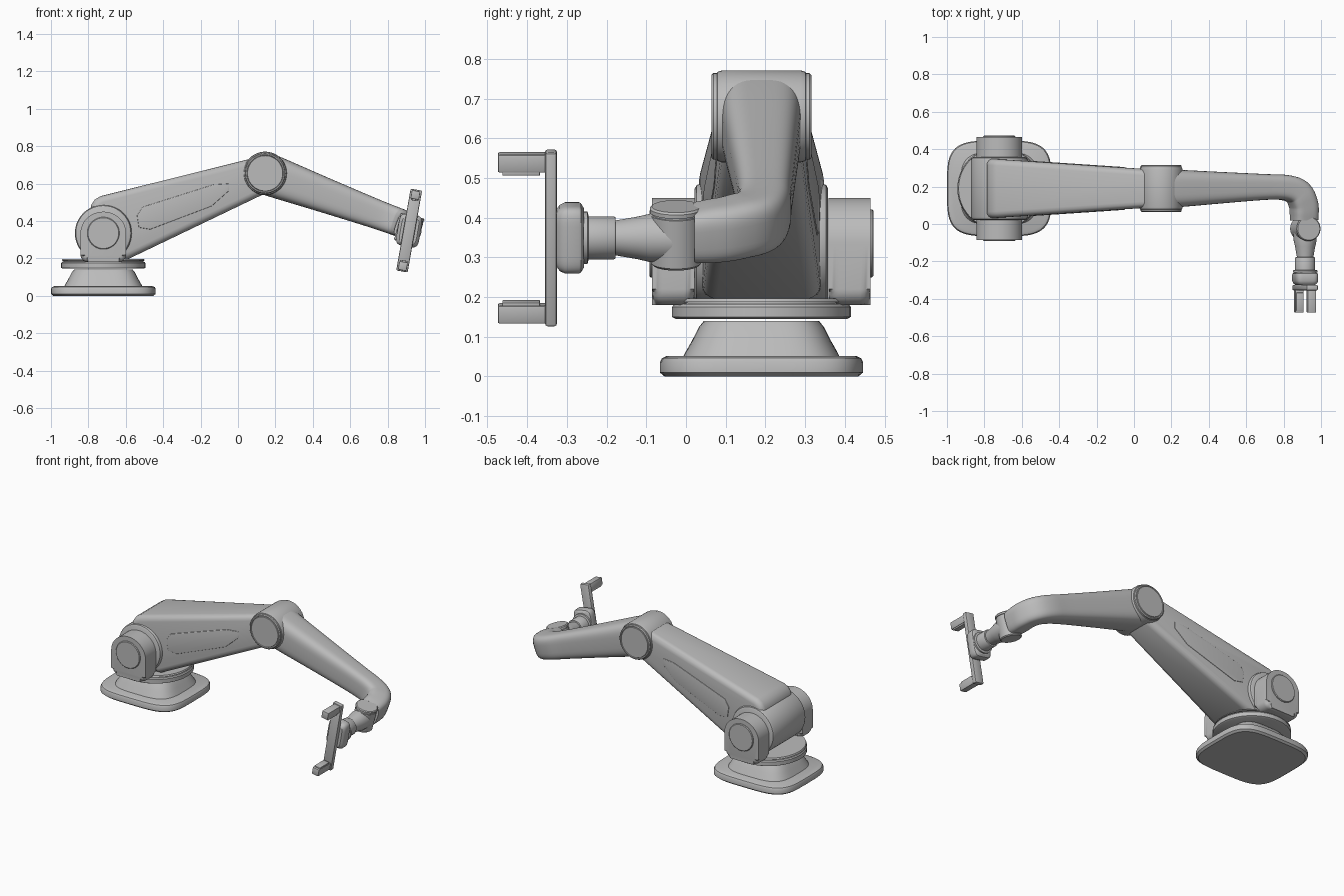
import bpy, bmesh
from math import sin, cos, pi, radians, copysign
from mathutils import Vector as V, Matrix

if "Cube" in bpy.data.objects:
    bpy.data.objects.remove(bpy.data.objects["Cube"])

grey = bpy.data.materials.new("plain_grey")
grey.use_nodes = True
grey.diffuse_color = (0.5, 0.5, 0.5, 1)
grey.node_tree.nodes["Principled BSDF"].inputs["Base Color"].default_value = grey.diffuse_color

X, Y, Z = V((1, 0, 0)), V((0, 1, 0)), V((0, 0, 1))
MID = 0.19                          # y of the arm's centre plane
SHOULDER = V((-0.72, MID, 0.335))
ELBOW = V((0.145, MID, 0.655))


def finish(name, bm, angle=32):
    bmesh.ops.recalc_face_normals(bm, faces=bm.faces)
    mesh = bpy.data.meshes.new(name)
    bm.to_mesh(mesh)
    bm.free()
    mesh.materials.append(grey)
    ob = bpy.data.objects.new(name, mesh)
    bpy.context.collection.objects.link(ob)
    bpy.ops.object.select_all(action='DESELECT')
    ob.select_set(True)
    bpy.context.view_layer.objects.active = ob
    bpy.ops.object.shade_smooth_by_angle(angle=radians(angle))
    return ob


def loft(name, rings, power=2, n=48):
    """Skin rings of (centre, u axis, v axis, u radius, v radius)."""
    bm = bmesh.new()
    curve = lambda t: copysign(abs(t) ** (2 / power), t)
    loops = []
    for c, u, v, a, b in rings:
        angles = [2 * pi * i / n for i in range(n)]
        loops.append([bm.verts.new(c + u * a * curve(cos(t)) + v * b * curve(sin(t)))
                      for t in angles])
    for p, q in zip(loops, loops[1:]):
        for i in range(n):
            j = (i + 1) % n
            bm.faces.new((p[i], p[j], q[j], q[i]))
    bm.faces.new(loops[0])
    bm.faces.new(loops[-1])
    return finish(name, bm)


def lathe(name, origin, axis, profile):
    """Turn a profile of (distance along axis, radius)."""
    u = axis.orthogonal().normalized()
    v = axis.cross(u)
    return loft(name, [(origin + axis * d, u, v, r, r) for d, r in profile])


def prism(name, outline, y, half, bevel):
    """Extrude an x-z outline across y, with half width depending on x."""
    bm = bmesh.new()
    a, b = [[bm.verts.new((x, y + s * half(x), z)) for x, z in outline] for s in (-1, 1)]
    caps = [bm.faces.new(a), bm.faces.new(b)]
    for i in range(len(a)):
        j = (i + 1) % len(a)
        bm.faces.new((a[i], a[j], b[j], b[i]))
    edges = [e for f in caps for e in f.edges]
    bmesh.ops.bevel(bm, geom=edges, offset=bevel, segments=4, profile=0.5,
                    affect='EDGES', clamp_overlap=False)
    return finish(name, bm)


def box(name, matrix, centre, size, bevel):
    bm = bmesh.new()
    bmesh.ops.create_cube(bm, size=1, matrix=Matrix.Translation(centre) @ Matrix.Diagonal((*size, 1)))
    bmesh.ops.bevel(bm, geom=bm.edges[:], offset=bevel, segments=2, profile=0.5, affect='EDGES')
    bm.transform(matrix)
    return finish(name, bm)


def both_ends(half):
    """Make a symmetric lathe profile from its outer half."""
    return [(-d, r) for d, r in reversed(half)] + half


# Base: rounded square plate and flared pedestal
base = V((-0.72, MID, 0))
loft("base_plate", [(base + Z * z, X, Y, 0.28 - i, 0.256 - i) for z, i in
                    ((0, 0.012), (0.01, 0), (0.036, 0), (0.046, 0.005), (0.052, 0.018))], 4, 64)
loft("pedestal", [(base + Z * z, X, Y, w + 0.012, w) for z, w in
                  ((0.05, 0.197), (0.06, 0.192), (0.09, 0.175), (0.125, 0.157), (0.14, 0.145))], 3.5, 64)
lathe("turntable", base, Z, [(0.145, 0.216), (0.15, 0.225), (0.175, 0.225), (0.182, 0.22),
                             (0.183, 0.212), (0.187, 0.212), (0.188, 0.222), (0.197, 0.218)])

# Shoulder barrel held between two lugs with round caps
lathe("shoulder_barrel", SHOULDER, Y, both_ends([(0.15, 0.152), (0.163, 0.147), (0.168, 0.138)]))
lug = [(SHOULDER.x + 0.122 * cos(t), SHOULDER.z + 0.115 * sin(t))
       for t in [pi * i / 24 for i in range(25)]]
for cx, start in ((-0.082, 180), (0.082, 270)):
    lug += [(SHOULDER.x + cx + 0.04 * cos(radians(t)), 0.22 + 0.04 * sin(radians(t)))
            for t in range(start, start + 91, 15)]
for side, label in ((-1, "front"), (1, "back")):
    prism(label + "_shoulder_lug", lug, MID + side * 0.222, lambda x: 0.053, 0.026)
    lathe(label + "_shoulder_cap", SHOULDER, Y * side, [(0.26, 0.086), (0.278, 0.086), (0.282, 0.082)])

# Upper arm, tapering toward the elbow, with a raised side panel
arm_half = lambda x: 0.108 - 0.067 * x
prism("upper_arm", [(-0.79, 0.45), (-0.785, 0.485), (-0.765, 0.515), (-0.735, 0.533), (0.08, 0.736),
                    (0.2, 0.62), (0.13, 0.54), (-0.59, 0.195), (-0.74, 0.2)], MID, arm_half, 0.035)
prism("upper_arm_panel", [(-0.54, 0.43), (-0.51, 0.475), (-0.13, 0.595), (-0.05, 0.6), (-0.05, 0.56),
                          (-0.14, 0.48), (-0.47, 0.355), (-0.53, 0.365)],
      MID, lambda x: arm_half(x) + 0.003, 0.003)

# Elbow drum with recessed end discs
lathe("elbow_drum", ELBOW, Y, both_ends([(0.098, 0.116), (0.111, 0.112), (0.112, 0.109),
                                         (0.121, 0.109), (0.126, 0.104), (0.126, 0.098),
                                         (0.122, 0.096), (0.126, 0.094)]))

# Forearm: tapering tube that sweeps round to the front at the wrist
slope = radians(20)
up = V((sin(slope), 0, cos(slope)))
# x, y, half width, half height
stations = [(0.145, 0.19, 0.102, 0.112), (0.23, 0.19, 0.1, 0.108), (0.45, 0.194, 0.085, 0.094),
            (0.7, 0.198, 0.069, 0.08), (0.81, 0.194, 0.068, 0.076), (0.875, 0.168, 0.071, 0.075),
            (0.905, 0.11, 0.071, 0.075), (0.91, 0.06, 0.07, 0.074), (0.91, 0.02, 0.068, 0.07)]
pts = [V(s) for s in stations]
pts = [2 * pts[0] - pts[1]] + pts + [2 * pts[-1] - pts[-2]]
path = []
for a, b, c, d in zip(pts, pts[1:], pts[2:], pts[3:]):
    for t in (0, 0.25, 0.5, 0.75):
        path.append(0.5 * (2 * b + (c - a) * t + (2 * a - 5 * b + 4 * c - d) * t ** 2
                           + (3 * b - a - 3 * c + d) * t ** 3))
path.append(pts[-2])
centres = [V((p[0], p[1], ELBOW.z - 0.367 * (p[0] - ELBOW.x) - 0.1 * max(0, 0.14 - p[1])))
           for p in path]
rings = []
for i, p in enumerate(path):
    tangent = centres[min(i + 1, len(path) - 1)] - centres[max(i - 1, 0)]
    across = up.cross(tangent).normalized()
    rings.append((centres[i], across, up, p[2], p[3]))
loft("forearm", rings, 3.6, 48)

# Wrist drum and tapered tool neck
tilt = radians(15)
wrist_axis = V((sin(tilt), 0, cos(tilt)))
lathe("wrist_drum", V((0.915, -0.025, 0.355)), wrist_axis,
      [(-0.076, 0.058), (-0.07, 0.064), (0.055, 0.064), (0.056, 0.061), (0.06, 0.061),
       (0.061, 0.066), (0.071, 0.066), (0.076, 0.061)])
tool = V((0.915, 0, 0.349))
lathe("tool_neck", tool, -Y, [(0.03, 0.062), (0.09, 0.061), (0.12, 0.054), (0.177, 0.044), (0.178, 0.052),
                              (0.182, 0.054), (0.245, 0.054), (0.248, 0.066), (0.258, 0.066)])

# Gripper: hand block, cross bar, two fingers with inner pads
turn = Matrix.Translation(tool) @ Matrix.Rotation(radians(10), 4, 'Y')
gx, gz = turn.to_3x3() @ X, turn.to_3x3() @ Z
loft("hand_block", [(tool - Y * d, gx, gz, 0.062 - i, 0.086 - i) for d, i in
                    ((0.257, 0.014), (0.265, 0.002), (0.27, 0), (0.305, 0), (0.318, 0.006), (0.326, 0.016))], 5)
box("gripper_bar", turn, V((0, -0.34, 0)), (0.062, 0.03, 0.444), 0.007)
for side, label in ((-1, "lower"), (1, "upper")):
    box(label + "_finger", turn, V((0, -0.4, side * 0.193)), (0.046, 0.148, 0.046), 0.005)
    box(label + "_finger_pad", turn, V((0, -0.415, side * 0.168)), (0.04, 0.095, 0.012), 0.003)
